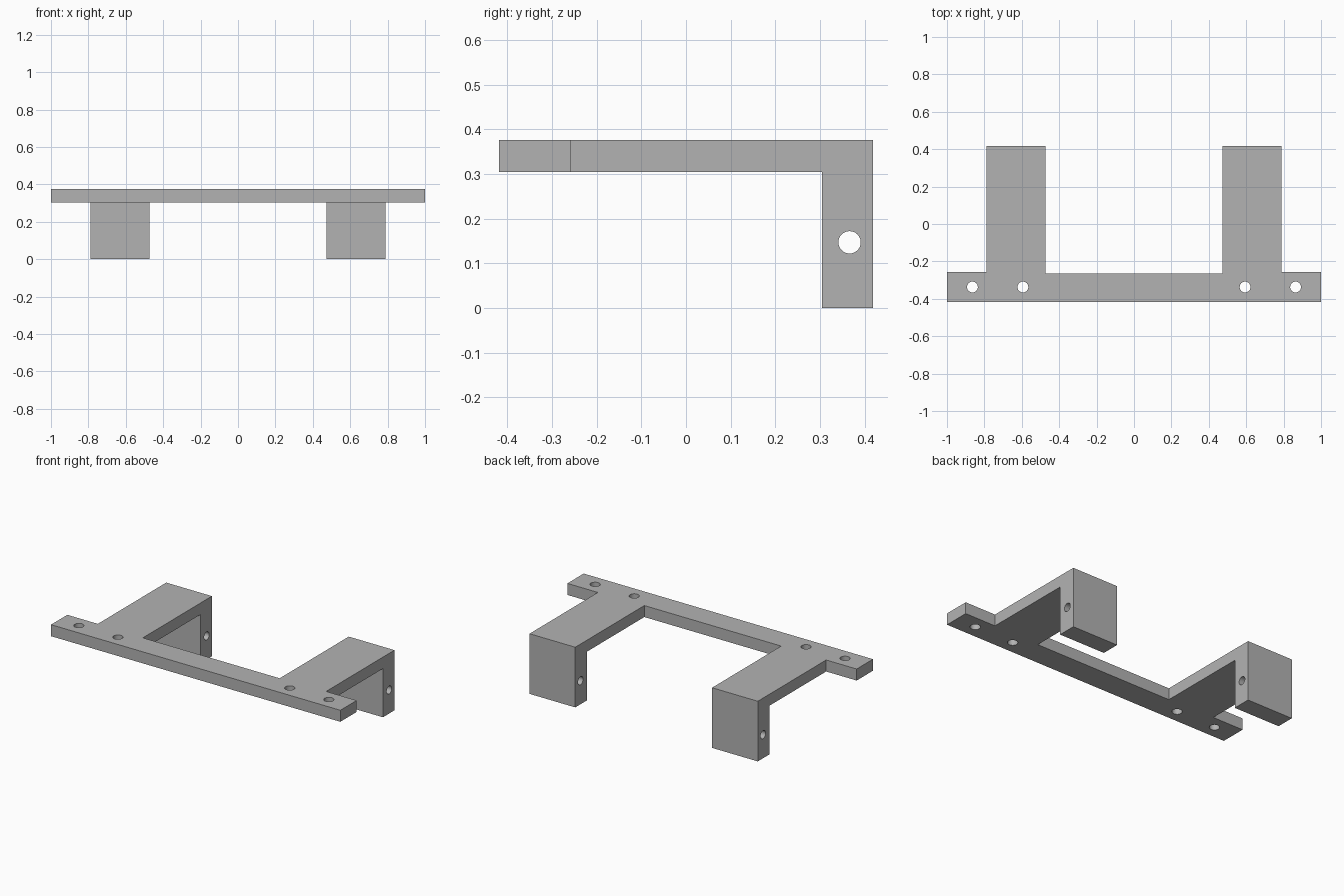
import bpy
import bmesh
from math import pi
from mathutils import Matrix

if "Cube" in bpy.data.objects:
    bpy.data.objects.remove(bpy.data.objects["Cube"], do_unlink=True)

grey = bpy.data.materials.new("plain grey")
grey.use_nodes = True
colour = (0.45, 0.45, 0.45, 1)
grey.diffuse_color = colour
grey.node_tree.nodes["Principled BSDF"].inputs["Base Color"].default_value = colour

FRONT, BACK = -0.418, 0.418
TOP, UNDER = 0.376, 0.304
ARM_IN, ARM_OUT = 0.473, 0.789


def add_object(name, bm):
    bmesh.ops.recalc_face_normals(bm, faces=bm.faces)
    mesh = bpy.data.meshes.new(name)
    bm.to_mesh(mesh)
    bm.free()
    obj = bpy.data.objects.new(name, mesh)
    bpy.context.collection.objects.link(obj)
    return obj


def extrude_up(bm, face, height):
    new = bmesh.ops.extrude_face_region(bm, geom=[face])["geom"]
    verts = [g for g in new if isinstance(g, bmesh.types.BMVert)]
    bmesh.ops.translate(bm, verts=verts, vec=(0, 0, height))


# Bracket: U-shaped plate, with a foot extruded down from each arm's end
half = [(1, FRONT), (1, -0.257), (ARM_OUT, -0.257), (ARM_OUT, 0.304),
        (ARM_OUT, BACK), (ARM_IN, BACK), (ARM_IN, 0.304), (ARM_IN, -0.264)]
bm = bmesh.new()
right = [bm.verts.new((x, y, UNDER)) for x, y in half]
left = [bm.verts.new((-x, y, UNDER)) for x, y in half]
feet = [bm.faces.new(side[3:7]) for side in (right, left)]
span = bm.faces.new(right[:4] + right[6:] + left[7:5:-1] + left[3::-1])
plate = [span] + feet
new = bmesh.ops.extrude_face_region(bm, geom=plate, use_keep_orig=True)["geom"]
bmesh.ops.translate(bm, vec=(0, 0, TOP - UNDER),
                    verts=[g for g in new if isinstance(g, bmesh.types.BMVert)])
for foot in feet:
    extrude_up(bm, foot, -UNDER)
bmesh.ops.dissolve_limit(bm, angle_limit=0.01, verts=bm.verts, edges=bm.edges)
bracket = add_object("mounting_bracket", bm)
bracket.data.materials.append(grey)

# Drill: four upright screw holes and a cross hole through each foot
bm = bmesh.new()


def add_drill(position, radius, length, turn=0):
    bmesh.ops.create_cone(
        bm, cap_ends=True, segments=32, radius1=radius, radius2=radius, depth=length,
        matrix=Matrix.Translation(position) @ Matrix.Rotation(turn, 4, "Y"))


for side in (-1, 1):
    for x in (0.594, 0.864):
        add_drill((side * x, -0.337, 0.34), 0.029, 0.2)
    add_drill((side * 0.631, 0.366, 0.147), 0.025, 0.5, pi / 2)
drill = add_object("hole_cutter", bm)
drill.data.materials.append(grey)
drill.hide_render = True
drill.hide_set(True)

cut = bracket.modifiers.new("holes", "BOOLEAN")
cut.operation = "DIFFERENCE"
cut.solver = "EXACT"
cut.object = drill

# Apply the holes, then smooth their walls only
bpy.context.view_layer.objects.active = bracket
bracket.select_set(True)
bpy.ops.object.modifier_apply(modifier=cut.name)
bpy.ops.object.shade_smooth_by_angle(angle=0.5)
bpy.data.objects.remove(drill, do_unlink=True)
